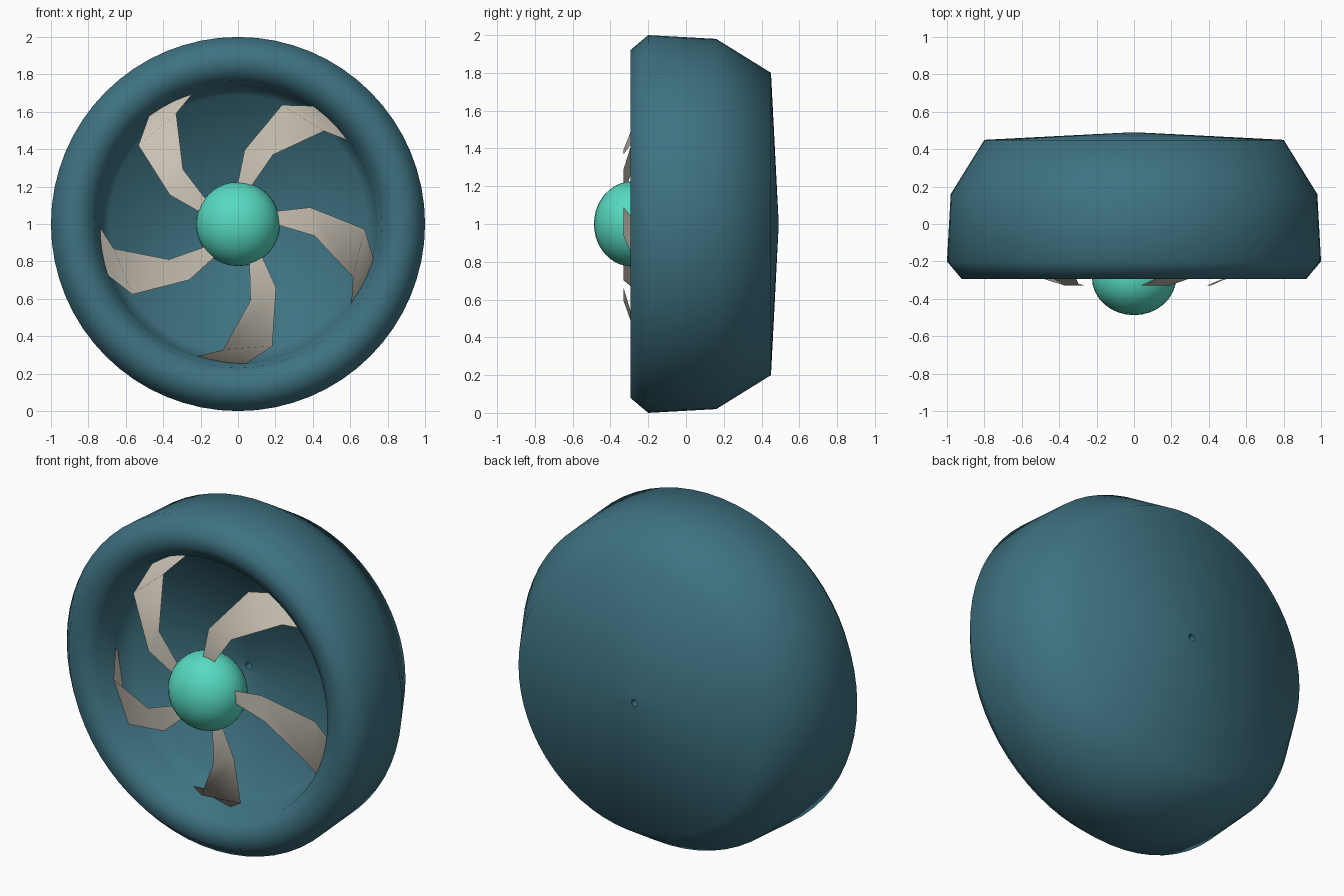
import bpy
import bmesh
from math import pi, sin, cos, radians
from mathutils import Matrix, Vector

cube = bpy.data.objects.get("Cube")
if cube:
    bpy.data.objects.remove(cube, do_unlink=True)

CENTRE = Vector((0, 0, 1))
SEGMENTS = 64
BLADES = 5


def material(name, rgb):
    mat = bpy.data.materials.new(name)
    mat.use_nodes = True
    mat.diffuse_color = (*rgb, 1)
    mat.node_tree.nodes["Principled BSDF"].inputs["Base Color"].default_value = (*rgb, 1)
    return mat


def add_object(name, bm, mat, angle):
    mesh = bpy.data.meshes.new(name)
    bm.to_mesh(mesh)
    bm.free()
    mesh.materials.append(mat)
    obj = bpy.data.objects.new(name, mesh)
    obj.location = CENTRE
    bpy.context.collection.objects.link(obj)
    bpy.ops.object.select_all(action="DESELECT")
    obj.select_set(True)
    bpy.context.view_layer.objects.active = obj
    bpy.ops.object.shade_smooth_by_angle(angle=radians(angle))
    return obj


housing_blue = material("deep teal", (0.048, 0.168, 0.22))
blade_grey = material("warm grey", (0.59, 0.54, 0.46))
hub_green = material("bright turquoise", (0.095, 0.70, 0.53))

# Housing: closed (radius, y) profile turned about the y axis
profile = [
    (0.02, 0.49), (0.80, 0.45), (0.98, 0.16), (1.00, -0.20), (0.92, -0.295),
    (0.84, -0.292), (0.77, -0.25), (0.74, -0.10), (0.69, 0.0), (0.02, 0.10),
]
bm = bmesh.new()
rings = []
for radius, y in profile:
    angles = [2 * pi * i / SEGMENTS for i in range(SEGMENTS)]
    rings.append([bm.verts.new((radius * cos(a), y, radius * sin(a))) for a in angles])
for r, ring in enumerate(rings):
    following = rings[(r + 1) % len(rings)]
    for i in range(SEGMENTS):
        j = (i + 1) % SEGMENTS
        bm.faces.new((ring[i], ring[j], following[j], following[i]))
bmesh.ops.recalc_face_normals(bm, faces=bm.faces)
add_object("housing", bm, housing_blue, 70)

# Hub: slightly flattened ball at the mouth of the housing
bm = bmesh.new()
bmesh.ops.create_uvsphere(bm, u_segments=32, v_segments=20, radius=0.225)
bmesh.ops.scale(bm, verts=bm.verts, vec=(1, 0.89, 1))
bmesh.ops.translate(bm, verts=bm.verts, vec=(0, -0.287, 0))
add_object("hub", bm, hub_green, 60)

# Blades: curved sheets from leading and trailing edge points, repeated round the hub
leading = [(-0.01, -0.33, 0.17), (0.0, -0.33, 0.225), (0.035, -0.33, 0.395),
           (0.235, -0.235, 0.636), (0.45, -0.11, 0.63)]
trailing = [(0.05, -0.33, 0.15), (0.08, -0.33, 0.215), (0.187, -0.33, 0.37),
            (0.46, -0.235, 0.497), (0.63, -0.07, 0.43)]
for n in range(BLADES):
    bm = bmesh.new()
    edges = [[bm.verts.new(p) for p in side] for side in (leading, trailing)]
    for i in range(len(leading) - 1):
        bm.faces.new((edges[0][i], edges[1][i], edges[1][i + 1], edges[0][i + 1]))
    turn = Matrix.Rotation(2 * pi * n / BLADES, 3, "Y")
    bmesh.ops.rotate(bm, verts=bm.verts, cent=(0, 0, 0), matrix=turn)
    bm.normal_update()
    if sum(f.normal.y for f in bm.faces) > 0:
        bmesh.ops.reverse_faces(bm, faces=bm.faces)
    add_object(f"blade_{n + 1}", bm, blade_grey, 60)
